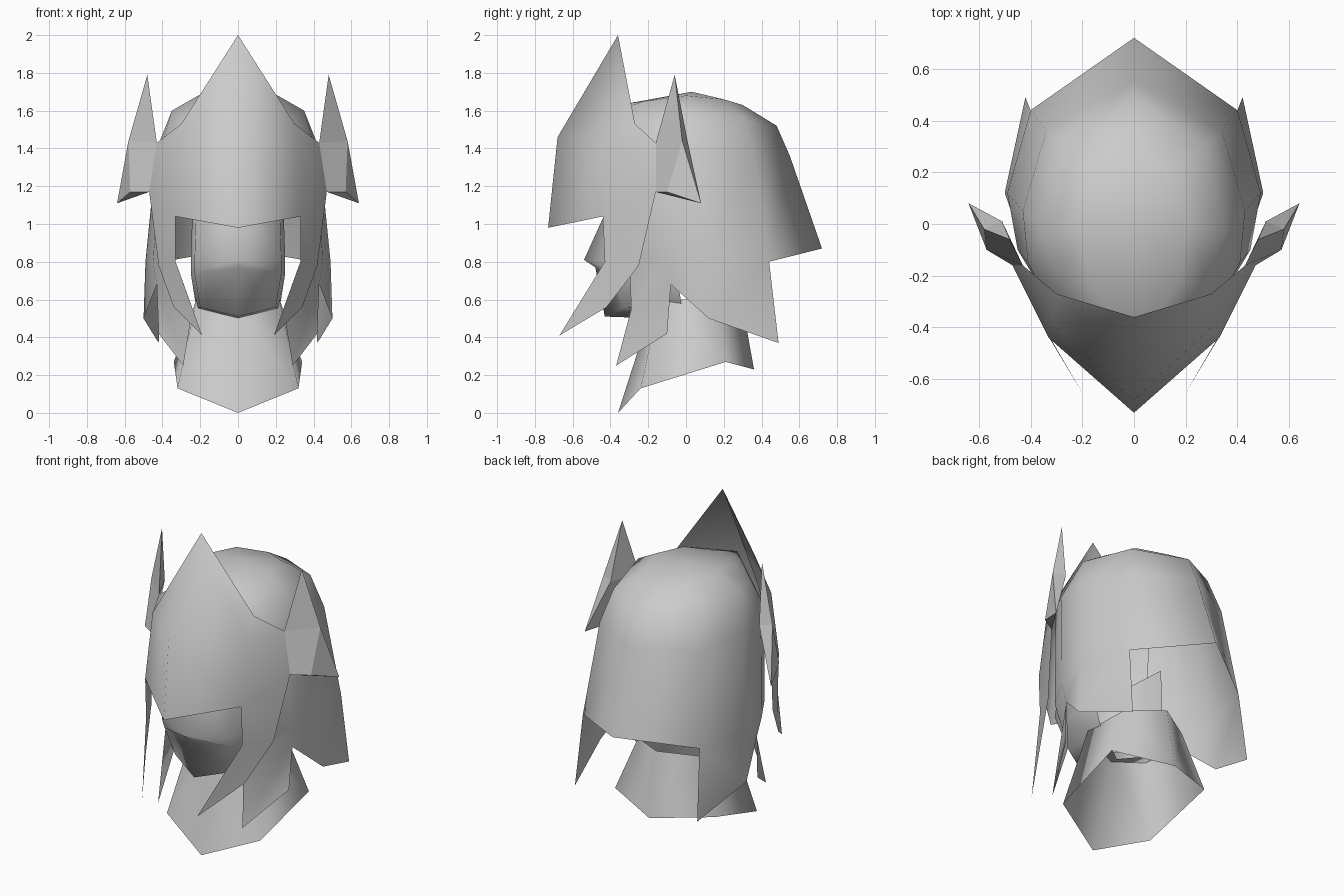
import bpy
import bmesh

# Remove the default object
default = bpy.data.objects.get("Cube")
if default:
    bpy.data.objects.remove(default, do_unlink=True)

# Single plain material
grey = bpy.data.materials.new("plain_grey")
grey.use_nodes = True
shade = (0.6, 0.6, 0.6, 1)
grey.diffuse_color = shade
grey.node_tree.nodes["Principled BSDF"].inputs["Base Color"].default_value = shade


def grid_faces(rows):
    """Corner points of every quad between neighbouring rows of points."""
    for upper, lower in zip(rows, rows[1:]):
        for i in range(min(len(upper), len(lower)) - 1):
            yield upper[i], upper[i + 1], lower[i + 1], lower[i]


def build_part(name, grids=(), polygons=(), smooth=True):
    """Weld half of a part from grids and polygons, then mirror it across x."""
    bm = bmesh.new()
    welded = {}

    def vert(point):
        if point not in welded:
            welded[point] = bm.verts.new(point)
        return welded[point]

    outlines = list(polygons)
    for rows in grids:
        outlines.extend(grid_faces(rows))
    for outline in outlines:
        corners = list(dict.fromkeys(vert(p) for p in outline))
        if len(corners) > 2:
            bm.faces.new(corners)

    bmesh.ops.recalc_face_normals(bm, faces=bm.faces[:])
    for face in bm.faces:
        face.smooth = smooth
    mesh = bpy.data.meshes.new(name)
    bm.to_mesh(mesh)
    bm.free()
    mesh.materials.append(grey)

    part = bpy.data.objects.new(name, mesh)
    bpy.context.collection.objects.link(part)
    mirror = part.modifiers.new("Mirror", "MIRROR")
    mirror.use_axis[0] = True
    mirror.merge_threshold = 0.001
    return part


# Helmet shell: dome rows run from back centre, round the side, to the front
apex = (0, .03, 1.7)
step_corner = (.4, .44, .8)
side_low = (.49, .12, .8)
side_front = (.45, -.1, .8)
under_cheek = (.33, -.3, .8)
notch = (.43, -.08, .68)
guard_inner = (.24, -.29, .55)

dome = [
    [apex] * 5,
    [(0, .3, 1.63), (.15, .2, 1.66), (.21, 0, 1.68), (.17, -.22, 1.65), (0, -.3, 1.64)],
    [(0, .48, 1.52), (.28, .31, 1.56), (.35, -.03, 1.6), (.28, -.24, 1.55), (0, -.5, 1.56)],
    [(0, .55, 1.36), (.34, .36, 1.36), (.43, .05, 1.4), (.41, -.15, 1.4), (.34, -.28, 1.4)],
    [(0, .72, .87), step_corner, side_low, side_front, under_cheek],
]
# Side panels hang below the dome with a jagged hem
side_panel = [
    [step_corner, side_low, side_front, under_cheek],
    [(.42, .49, .37), (.5, .12, .5), notch, guard_inner],
]
jaw_guard = [
    [notch, guard_inner],
    [(.42, -.1, .42), (.29, -.37, .25)],
]
build_part("helmet_shell", [dome, side_panel, jaw_guard])

# Front mask: brow plate rising to a pointed crest
brow_corner = (.33, -.44, 1.04)
brow_side = (.47, -.16, 1.17)
temple = (.43, -.16, 1.43)
mask = [
    [(0, -.36, 2), (.3, -.27, 1.53), temple],
    [(0, -.68, 1.46), (.32, -.38, 1.43), temple],
    [(0, -.73, .98), brow_corner, brow_side],
]
# Cheek blades sweep forward and down from the mask
cheek = [
    [brow_corner, brow_side],
    [(.33, -.43, .8), (.42, -.25, .78)],
    [(.19, -.67, .41), (.34, -.42, .56)],
]
build_part("front_mask", [mask, cheek])

# Temple wings: thin closed fins with faceted sides
tip = (.48, -.06, 1.79)
outer = (.58, -.02, 1.44)
inner = (.51, .01, 1.43)
barb = (.64, .08, 1.11)
hem = (.57, -.1, 1.17)
build_part("temple_wings", polygons=[
    (temple, tip, outer),
    (temple, outer, hem, brow_side),
    (outer, barb, hem),
    (tip, inner, outer),
    (outer, inner, barb),
    (temple, inner, tip),
    (brow_side, barb, inner, temple),
    (brow_side, hem, barb),
], smooth=False)

# Face: rows from brow to chin, then underneath the jaw
face = [
    [(0, -.4, 1.12), (.22, -.36, 1.12), (.24, -.05, 1.12)],
    [(0, -.54, .81), (.23, -.42, .81), (.25, -.05, .81)],
    [(0, -.48, .77), (.23, -.39, .74), (.25, -.05, .74)],
    [(0, -.43, .51), (.2, -.33, .56), (.22, -.02, .55)],
    [(0, -.15, .5), (0, -.15, .5), (0, -.15, .5)],
]
build_part("face", [face])

# Neck: open six-sided tube with a slanted hem
neck = [
    [(0, -.18, .56), (.22, -.14, .6), (.21, .17, .6), (0, .29, .62)],
    [(0, -.36, 0), (.32, -.24, .13), (.34, .21, .27), (0, .36, .23)],
]
build_part("neck", [neck])
